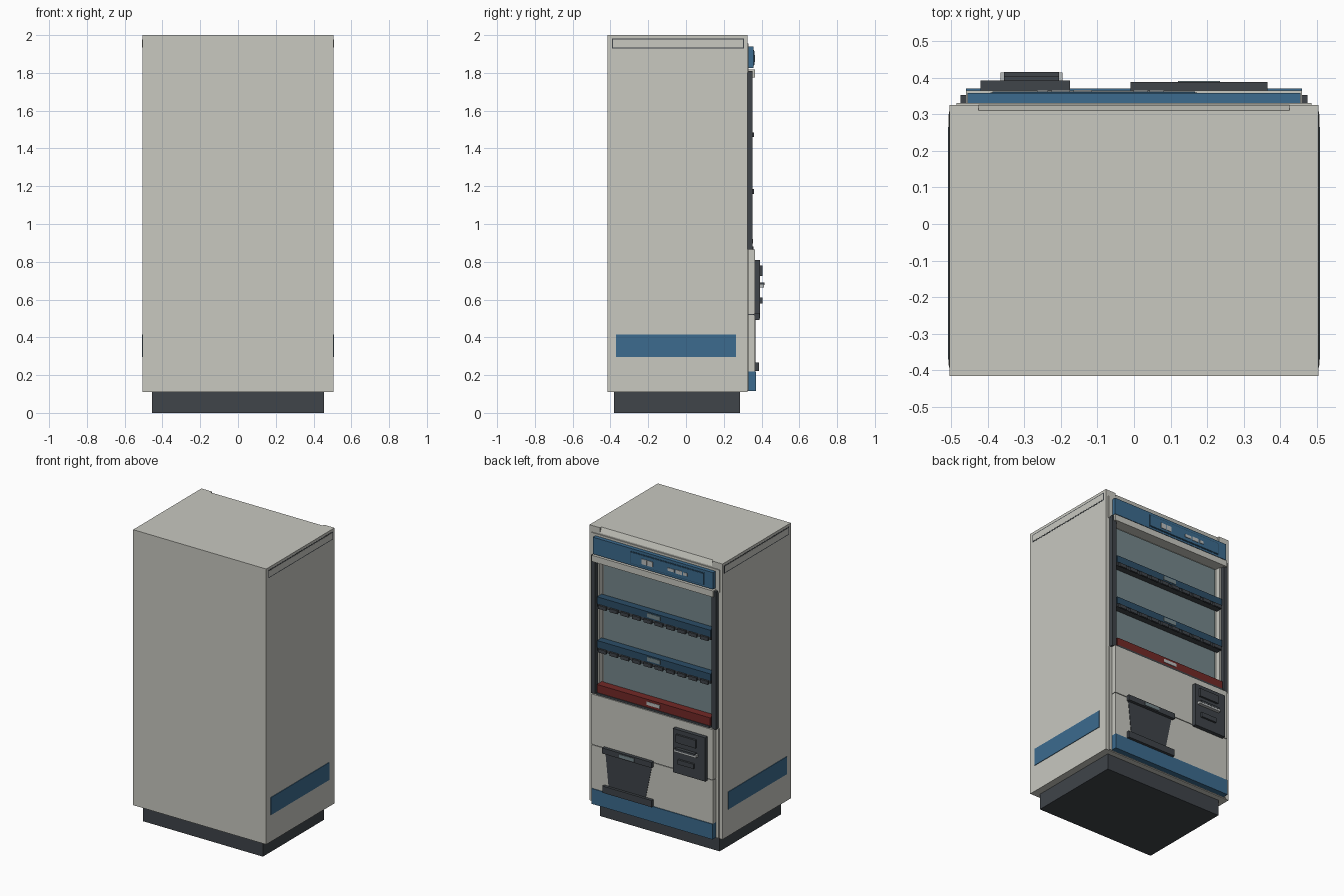
import bpy, bmesh
from mathutils import Vector

cube = bpy.data.objects.get("Cube")
if cube:
    bpy.data.objects.remove(cube, do_unlink=True)


def material(name, r, g, b):
    m = bpy.data.materials.new(name)
    m.use_nodes = True
    m.diffuse_color = (r, g, b, 1)
    bsdf = next(n for n in m.node_tree.nodes if n.type == 'BSDF_PRINCIPLED')
    bsdf.inputs["Base Color"].default_value = (r, g, b, 1)
    bsdf.inputs["Roughness"].default_value = 0.6
    return m


CREAM = material("cream paint", .578, .578, .527)
BLUE = material("blue paint", .045, .147, .271)
NAVY = material("navy rail", .025, .075, .135)
DARK = material("dark plastic", .05, .058, .067)
GLASS = material("grey glass", .18, .245, .26)
RED = material("dark red", .17, .022, .02)
SILVER = material("silver", .5, .52, .52)


def prism(name, outline, axis, lo, hi, mat):
    """Extrude a 2D outline along x (points y,z) or y (points x,z)."""
    bm = bmesh.new()
    place = (lambda p: (lo, p[0], p[1])) if axis == 'x' else (lambda p: (p[0], lo, p[1]))
    face = bm.faces.new([bm.verts.new(place(p)) for p in outline])
    out = bmesh.ops.extrude_face_region(bm, geom=[face])
    shift = Vector((hi - lo, 0, 0)) if axis == 'x' else Vector((0, hi - lo, 0))
    bmesh.ops.translate(bm, vec=shift, verts=[g for g in out["geom"] if isinstance(g, bmesh.types.BMVert)])
    bmesh.ops.recalc_face_normals(bm, faces=bm.faces)
    mesh = bpy.data.meshes.new(name)
    bm.to_mesh(mesh)
    bm.free()
    mesh.materials.append(mat)
    ob = bpy.data.objects.new(name, mesh)
    bpy.context.collection.objects.link(ob)
    return ob


def box(name, x, y, z, mat):
    corners = [(x[0], z[0]), (x[1], z[0]), (x[1], z[1]), (x[0], z[1])]
    return prism(name, corners, 'y', y[0], y[1], mat)


def cut(target, cutter):
    cutter.hide_render = True
    mod = target.modifiers.new("cut", 'BOOLEAN')
    mod.operation = 'DIFFERENCE'
    mod.solver = 'EXACT'
    mod.object = cutter
    bpy.context.view_layer.objects.active = target
    bpy.ops.object.modifier_apply(modifier=mod.name)
    bpy.data.objects.remove(cutter, do_unlink=True)


# Cabinet with window pocket and sloped top edge
body = box("cabinet", (-.505, .505), (-.415, .325), (.11, 2), CREAM)
cut(body, box("window_cutter", (-.43, .43), (.29, .4), (.88, 1.775), CREAM))
cut(body, prism("edge_cutter", [(.31, 2.01), (.31, 2), (.325, 1.965), (.34, 1.965), (.34, 2.01)],
                'x', -.425, .425, CREAM))
box("plinth", (-.455, .455), (-.38, .285), (0, .11), DARK)

# Side stripes and top side panels
for side, s in (("left", 1), ("right", -1)):
    def plate(name, depth, y, z, mat):
        box(side + name, sorted((s * .504, s * (.505 + depth))), y, z, mat)
    plate("_stripe", .004, (-.37, .265), (.295, .415), BLUE)
    plate("_panel_outline", .001, (-.393, .307), (1.928, 1.982), DARK)
    plate("_panel", .002, (-.387, .301), (1.934, 1.976), CREAM)
    # Window pillars
    box(side + "_pillar", sorted((s * .442, s * .474)), (.325, .353), (.865, 1.81), DARK)

# Header sign with blank emblem plates
box("header_backing", (-.485, .485), (.325, .331), (1.8, 1.955), CREAM)
box("header", (-.455, .455), (.331, .358), (1.825, 1.94), BLUE)
box("header_panel_border", (-.392, .172), (.358, .36), (1.838, 1.922), NAVY)
box("header_panel", (-.387, .167), (.358, .363), (1.843, 1.917), BLUE)
for i, (x, w, h) in enumerate(((.062, .04, .036), (.018, .04, .036), (-.14, .05, .02),
                               (-.2, .05, .026), (-.25, .03, .02))):
    box(f"header_plate_{i}", (x - w / 2, x + w / 2), (.363, .366),
        (1.876 - h / 2, 1.876 + h / 2), SILVER)
box("window_top_trim", (-.46, .46), (.325, .365), (1.775, 1.818), CREAM)

# Window glass and product rails
box("window_glass", (-.415, .415), (.285, .3), (.89, 1.765), GLASS)
for i, z in enumerate((1.46, 1.16)):
    box(f"rail_{i}", (-.43, .43), (.3, .35), (z + .028, z + .075), NAVY)
    box(f"rail_base_{i}", (-.43, .43), (.3, .346), (z + .006, z + .028), DARK)
    box(f"rail_label_{i}", (-.05, .05), (.35, .353), (z + .038, z + .066), GLASS)
    for k in range(10):
        x = -.387 + k * .086
        box(f"button_{i}_{k}", (x - .03, x + .03), (.346, .359), (z, z + .024), DARK)
box("red_rail", (-.43, .43), (.295, .353), (.88, .935), RED)
box("red_rail_base", (-.43, .43), (.3, .358), (.866, .88), DARK)
box("red_rail_label", (-.05, .05), (.353, .356), (.897, .92), SILVER)

# Lower door: two panels with a seam
box("door_backing", (-.48, .48), (.325, .331), (.115, .866), CREAM)
box("door_seam", (-.457, .457), (.331, .36), (.51, .53), DARK)
box("door_upper", (-.46, .46), (.331, .365), (.523, .866), CREAM)
box("door_lower", (-.46, .46), (.331, .365), (.22, .518), CREAM)
box("kick_panel", (-.46, .46), (.325, .37), (.115, .22), BLUE)

# Dispensing chute
prism("chute_flap", [(.05, .26), (.33, .26), (.355, .5), (0, .5)], 'y', .36, .368, DARK)
box("chute_hood", (-.01, .365), (.36, .388), (.492, .53), DARK)
box("chute_hood_label", (.12, .235), (.388, .391), (.5, .522), GLASS)
box("chute_lip", (-.01, .365), (.36, .386), (.222, .268), DARK)

# Payment unit
box("payment_panel", (-.42, -.175), (.36, .392), (.51, .81), DARK)
box("payment_display", (-.355, -.205), (.392, .405), (.725, .78), DARK)
box("coin_slot", (-.365, -.195), (.392, .414), (.664, .682), SILVER)
box("coin_slot_core", (-.355, -.205), (.392, .415), (.676, .69), DARK)
box("coin_return", (-.34, -.22), (.392, .405), (.58, .612), DARK)
